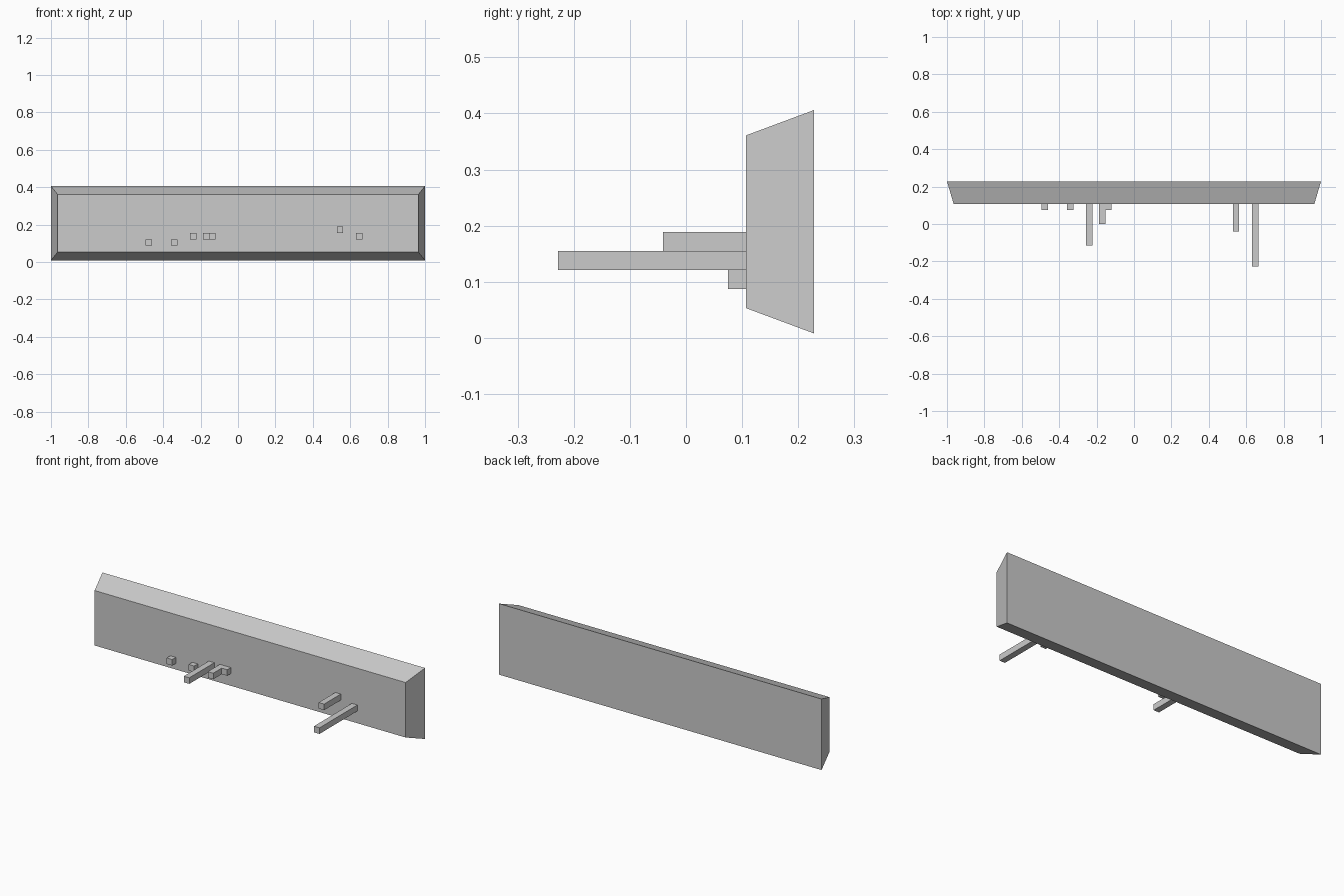
import bpy, bmesh

if "Cube" in bpy.data.objects:
    bpy.data.objects.remove(bpy.data.objects["Cube"])

PITCH = 0.0341      # grid pitch of the bars
FACE_Y = 0.107      # front face of the plinth
BACK_Y = 0.228


def make_object(name, bm):
    bmesh.ops.recalc_face_normals(bm, faces=bm.faces)
    mesh = bpy.data.meshes.new(name)
    bm.to_mesh(mesh)
    bm.free()
    obj = bpy.data.objects.new(name, mesh)
    bpy.context.collection.objects.link(obj)
    return obj


def box(name, x0, x1, y0, y1, z0, z1, front_inset=(0, 0)):
    """Box whose front (-y) face can be inset in x and z to make a frustum."""
    bm = bmesh.new()
    bmesh.ops.create_cube(bm, size=1)
    for v in bm.verts:
        sx, sy, sz = (1 if c > 0 else -1 for c in v.co)
        ix, iz = front_inset if sy < 0 else (0, 0)
        v.co = ((x1 if sx > 0 else x0) - sx * ix,
                y1 if sy > 0 else y0,
                (z1 if sz > 0 else z0) - sz * iz)
    return make_object(name, bm)


# Tapered plinth lying on its side, wide face at the back
box("plinth", -1, 1, FACE_Y, BACK_Y, 0.008, 0.406, front_inset=(0.036, 0.045))

# Square bars: grid column, centre height, tip position
bars = [
    (-14, 0.104, 0.075), (-10, 0.104, 0.075),
    (-7, 0.138, -0.115), (-5, 0.138, 0.0), (-4, 0.138, 0.075),
    (16, 0.172, -0.041), (19, 0.138, -0.228),
]
h = PITCH / 2
for i, (col, z, tip) in enumerate(bars, 1):
    x = col * PITCH
    box(f"bar_{i}", x - h, x + h, tip, FACE_Y, z - h, z + h)
